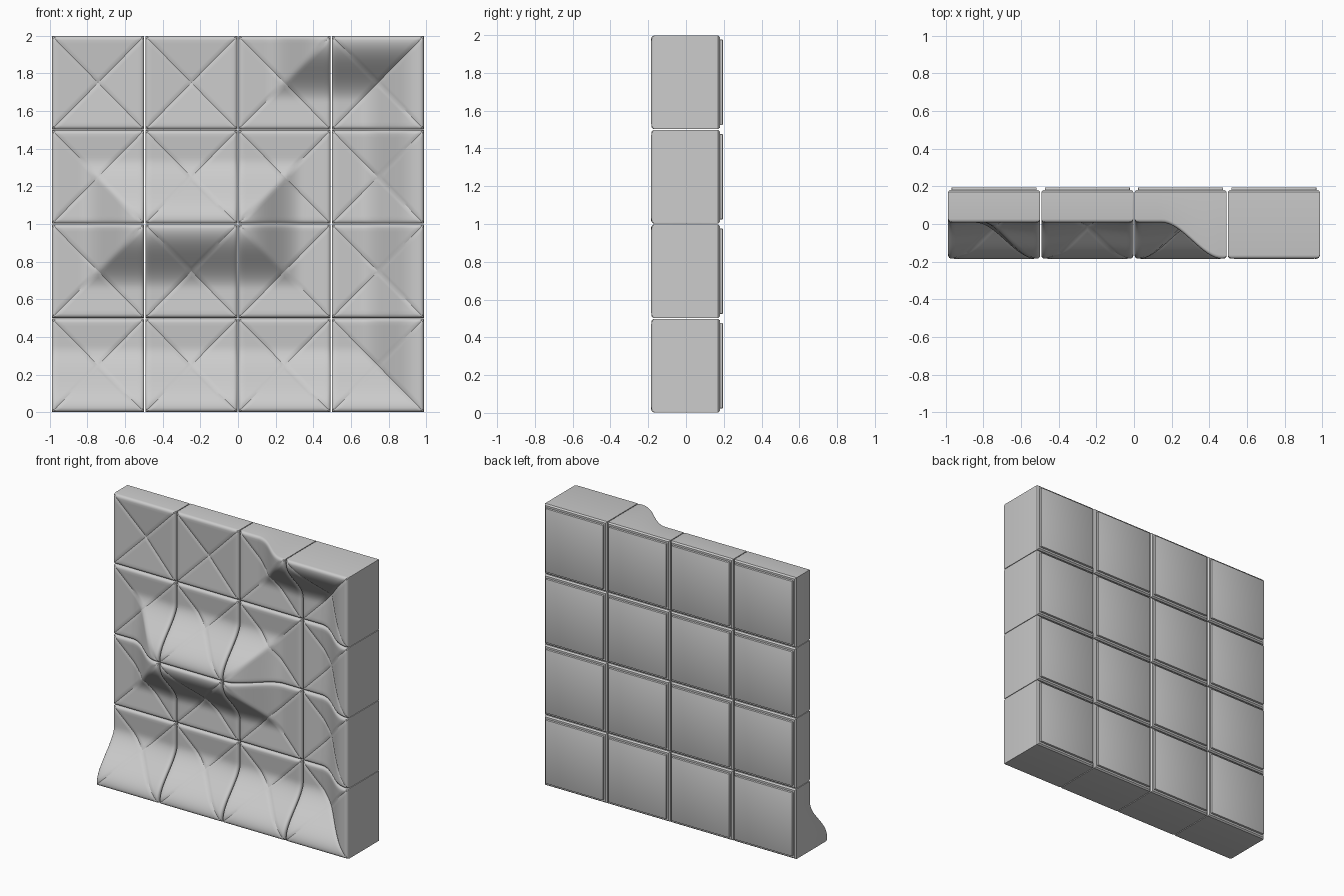
import bpy, bmesh, math

if "Cube" in bpy.data.objects:
    bpy.data.objects.remove(bpy.data.objects["Cube"])

PX, PZ = 0.495, 0.5            # tile pitch
HX, HZ = 0.489, 0.496          # tile size
BASE, RISE = 0.005, 0.192      # low front plane and height of the raised relief
BACK = 0.18
R = 0.022                      # edge rounding

# grid corners (column, row) where the relief is pulled forward
raised = {(i, 0) for i in range(5)} | {(4, j) for j in range(5)}
raised |= {(3, 4), (1, 2), (2, 2)}

# sample positions across a tile: dense at the rim, symmetric about the middle
half = [0, 0.004, 0.012, 0.025, 0.045] + [0.045 + 0.455 * k / 13 for k in range(1, 14)]
S = half + [1 - a for a in reversed(half[:-1])]
N = len(S)


def smooth(w):
    t = min(max((w - 0.3) / 0.65, 0), 1)
    return t * t * (3 - 2 * t)


def rim(a):
    d = min(a, 1 - a) * 0.49
    if d >= R:
        return 0
    q = 1 - d / R
    return R * (1 - math.sqrt(max(0, 1 - q * q)))


def front_y(i, j, u, v):
    up = {c: (i + c[0], j + c[1]) in raised for c in ((0, 0), (1, 0), (0, 1), (1, 1))}
    w = 0
    for (a, b), on in up.items():
        if not on:
            continue
        cu, cv = (u if a else 1 - u), (v if b else 1 - v)
        w = max(w, min(cu, cv))
        if up[(1 - a, b)]:
            w = max(w, cv)
        if up[(a, 1 - b)]:
            w = max(w, cu)
    t = max(abs(2 * u - 1), abs(2 * v - 1))
    y = BASE + 0.022 * (1 - t) - RISE * smooth(w)
    # crease along both diagonals
    if min(abs(u - v), abs(u + v - 1)) < 1e-4:
        y += 0.004
    return y + max(rim(u), rim(v))


def tile(i, j):
    bm = bmesh.new()
    x0 = (i - 2) * PX + (PX - HX) / 2
    z0 = j * PZ + (PZ - HZ) / 2
    g = [[bm.verts.new((x0 + u * HX, front_y(i, j, u, v), z0 + v * HZ)) for v in S] for u in S]
    m = N // 2
    for a in range(N - 1):
        for b in range(N - 1):
            p, q, r, s = g[a][b], g[a + 1][b], g[a + 1][b + 1], g[a][b + 1]
            if (a < m) == (b < m):
                bm.faces.new((p, q, r))
                bm.faces.new((p, r, s))
            else:
                bm.faces.new((p, q, s))
                bm.faces.new((q, r, s))
    # side walls and chamfered back
    loop = ([g[a][0] for a in range(N)] + [g[N - 1][b] for b in range(1, N)]
            + [g[a][N - 1] for a in range(N - 2, -1, -1)] + [g[0][b] for b in range(N - 2, 0, -1)])
    cx, cz = x0 + HX / 2, z0 + HZ / 2
    prev = loop
    for y, k in ((BACK - 0.01, 1), (BACK, 0.965)):
        ring = [bm.verts.new((cx + (p.co.x - cx) * k, y, cz + (p.co.z - cz) * k)) for p in loop]
        for n in range(len(ring)):
            h = (n + 1) % len(ring)
            bm.faces.new((prev[n], ring[n], ring[h], prev[h]))
        prev = ring
    bm.faces.new(prev)
    finish(bm, "wall_tile")
    # thin plate on the back of the tile
    bm = bmesh.new()
    bmesh.ops.create_cube(bm, size=1)
    for p in bm.verts:
        p.co = (cx + p.co.x * 0.452, 0.184 + p.co.y * 0.022, cz + p.co.z * 0.452)
    bmesh.ops.bevel(bm, geom=bm.edges[:], offset=0.004, segments=2, affect='EDGES', profile=0.5)
    finish(bm, "back_plate")


def finish(bm, name):
    bmesh.ops.recalc_face_normals(bm, faces=bm.faces[:])
    me = bpy.data.meshes.new(name)
    bm.to_mesh(me)
    bm.free()
    ob = bpy.data.objects.new(name, me)
    bpy.context.collection.objects.link(ob)
    bpy.ops.object.select_all(action='DESELECT')
    ob.select_set(True)
    bpy.context.view_layer.objects.active = ob
    bpy.ops.object.shade_smooth_by_angle(angle=math.radians(32))


# four by four wall of relief tiles
for i in range(4):
    for j in range(4):
        tile(i, j)
